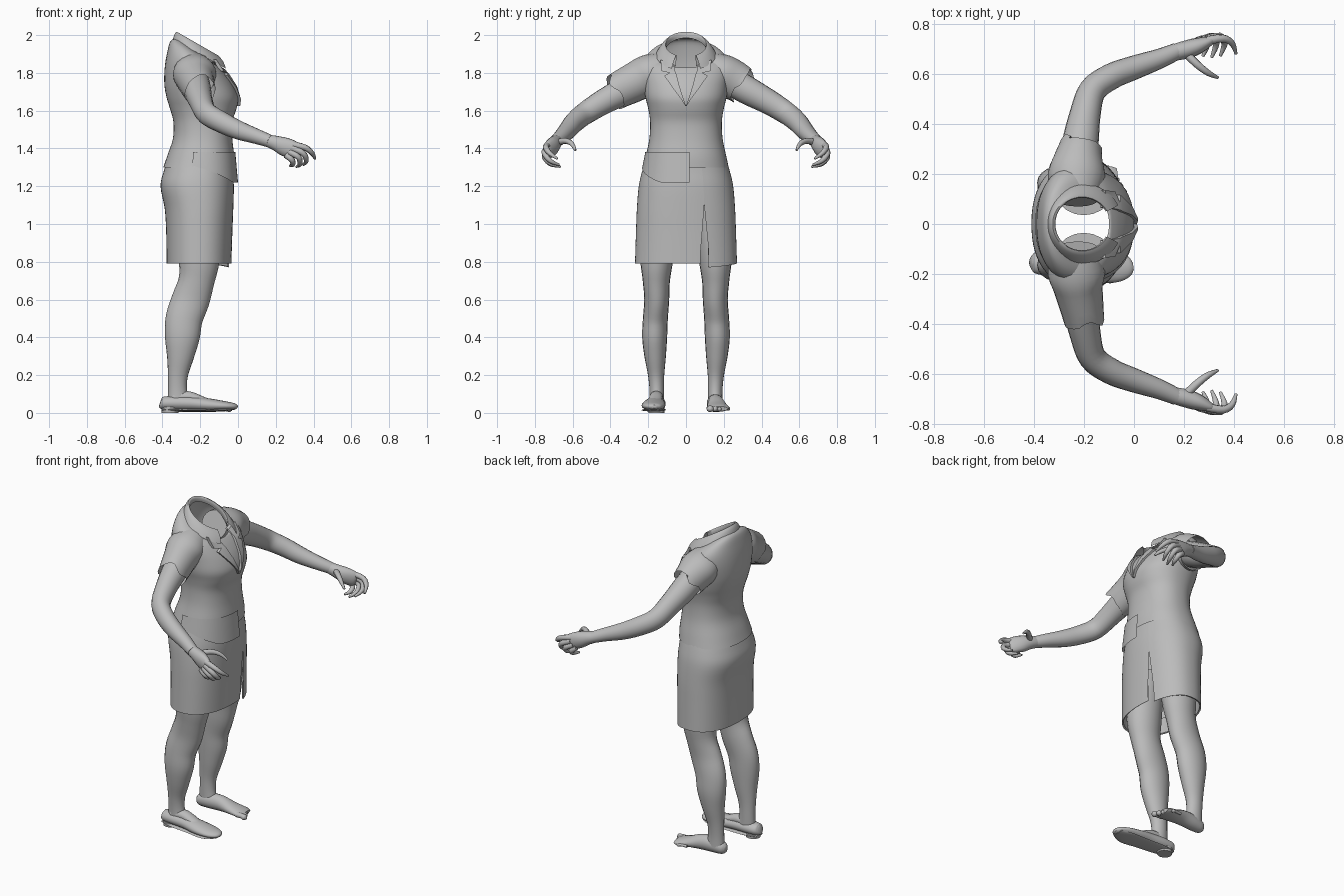
import bpy, math
from mathutils import Vector
from mathutils.bvhtree import BVHTree

grey = bpy.data.materials.new("plain grey")
grey.diffuse_color = (0.5, 0.5, 0.5, 1)


def make(name, verts, faces, angle=50):
    me = bpy.data.meshes.new(name)
    me.from_pydata([tuple(v) for v in verts], [], faces)
    me.materials.append(grey)
    ob = bpy.data.objects.new(name, me)
    bpy.context.collection.objects.link(ob)
    bpy.ops.object.select_all(action='DESELECT')
    ob.select_set(True)
    bpy.context.view_layer.objects.active = ob
    bpy.ops.object.shade_smooth_by_angle(angle=math.radians(angle))
    return ob


def smooth(rows, k=4):
    """Catmull-Rom through rows of numbers."""
    out = []
    for i in range(len(rows) - 1):
        a, b, c, d = (rows[max(i - 1, 0)], rows[i], rows[i + 1],
                      rows[min(i + 2, len(rows) - 1)])
        for j in range(k):
            t = j / k
            out.append([0.5 * (2 * q + (r - p) * t + (2 * p - 5 * q + 4 * r - s) * t * t
                               + (3 * q - p - 3 * r + s) * t ** 3)
                        for p, q, r, s in zip(a, b, c, d)])
    return out + [list(rows[-1])]


def skin(rings, closed=True, caps=(False, False)):
    n = len(rings[0])
    verts = [v for r in rings for v in r]
    faces = []
    for i in range(len(rings) - 1):
        for j in range(n if closed else n - 1):
            k = (j + 1) % n
            faces.append((i * n + j, i * n + k, (i + 1) * n + k, (i + 1) * n + j))
    if caps[0]:
        faces.append(tuple(range(n))[::-1])
    if caps[1]:
        faces.append(tuple(range(len(verts) - n, len(verts))))
    return verts, faces


def spow(v, p):
    return math.copysign(abs(v) ** p, v)


def body_ring(row, a0=0, a1=2 * math.pi, n=48, closed=True, p=0.88):
    """Level ring from z, back x, front x, half width, forward tilt."""
    z, xb, xf, hy, tilt = row
    xc, hx = (xb + xf) / 2, (xf - xb) / 2
    ring = []
    for j in range(n):
        a = a0 + (a1 - a0) * j / (n if closed else n - 1)
        x = hx * spow(math.cos(a), p)
        ring.append(Vector((xc + x, hy * spow(math.sin(a), p), z - tilt * x)))
    return ring


def tube(name, rows, n=16, k=4, caps=(True, True), hem=0.0, up=(0, 0, 1)):
    """Tube through x, y, z, side radius, up radius."""
    rows = smooth(rows, k)
    pts = [Vector(r[:3]) for r in rows]
    rings = []
    for i, r in enumerate(rows):
        t = (pts[min(i + 1, len(pts) - 1)] - pts[max(i - 1, 0)]).normalized()
        s = t.cross(Vector(up)).normalized()
        u = s.cross(t)
        ring = []
        for j in range(n):
            a = 2 * math.pi * j / n
            v = pts[i] + s * r[3] * math.cos(a) + u * r[4] * math.sin(a)
            if hem and i == len(rows) - 1:
                v += t * hem * (math.sin(3 * a) + 0.5 * math.cos(5 * a))
            ring.append(v)
        rings.append(ring)
    return make(name, *skin(rings, True, caps))


# shirt body
torso = smooth([(1.30, -.395, -.02, .226, 0), (1.36, -.375, -.02, .213, 0),
                (1.45, -.345, -.03, .194, 0), (1.54, -.342, -.03, .19, 0),
                (1.61, -.36, -.008, .2, 0), (1.67, -.378, 0, .215, 0),
                (1.74, -.39, -.025, .225, 0), (1.81, -.388, -.06, .235, .1),
                (1.865, -.375, -.085, .225, .3), (1.90, -.355, -.095, .18, .55),
                (1.905, -.315, -.1, .115, .74)])
shirt_v, shirt_f = skin([body_ring(r) for r in torso])
make("shirt_body", shirt_v, shirt_f)
tree = BVHTree.FromPolygons(shirt_v, shirt_f)

# untucked front shirt tail, its hem dropping toward the middle
tail = []
for i in range(7):
    t = i / 6
    ring = body_ring((0, -.395, .0, .232, 0), -1.75, 0.06, 22, False)
    for j, v in enumerate(ring):
        f = min(1, (j / 21) * 1.55)
        v.z = 1.38 + (1.31 - 0.09 * f - 1.38) * t
        grow = 0.93 + 0.07 * t
        v.x, v.y = -.2 + (v.x + .2) * grow, v.y * grow
    tail.append(ring)
make("shirt_tail", *skin(tail, False))

# folded collar, open at the throat
collar = [(1.905, -.315, -.1, .112, .74), (1.945, -.315, -.10, .105, .58),
          (1.948, -.325, -.085, .115, .58), (1.925, -.338, -.06, .138, .55),
          (1.895, -.345, -.045, .158, .55)]
make("collar", *skin([body_ring(r, .5, 2 * math.pi - .5, 40, False, 1)
                      for r in smooth(collar, 2)], False))

# notched lapels lying on the chest
for s, side in ((1, "left"), (-1, "right")):
    rows = [((.065, 1.845), (.135, 1.87)), ((.06, 1.82), (.13, 1.81)),
            ((.055, 1.80), (.085, 1.80)), ((.05, 1.79), (.115, 1.785)),
            ((.035, 1.73), (.07, 1.72)), ((.012, 1.66), (.025, 1.66)),
            ((0, 1.625), (.004, 1.625))]
    top, low = [], []
    for a, b in rows:
        for k in range(5):
            y, z = [p + (q - p) * k / 4 for p, q in zip(a, b)]
            hit = tree.ray_cast(Vector((1, s * y, z)), Vector((-1, 0, 0)))[0]
            x = max(hit.x if hit else -.1, -.13)
            top.append(Vector((x + .016, s * y, z)))
            low.append(Vector((x - .004, s * y, z)))
    rings = [top[i * 5:i * 5 + 5] + low[i * 5:i * 5 + 5][::-1] for i in range(len(rows))]
    make("lapel_" + side, *skin(rings, True, (True, True)), angle=30)

# skirt wrapped around a front slit
skirt = smooth([(.79, -.378, -.035, .27, 0), (.95, -.38, -.03, .265, 0),
                (1.08, -.388, -.025, .26, 0), (1.2, -.41, -.022, .25, 0),
                (1.28, -.393, -.028, .232, 0), (1.36, -.365, -.032, .208, 0)])
rings = []
for r in skirt:
    gap = .085 * max(0, min(1, (1.1 - r[0]) / .25))
    rings.append(body_ring(r, .33 + gap, .33 + 2 * math.pi - gap, 64, False))
for j in range(10):
    rings[0][j].z -= .02 * (1 - j / 10)
inner = [Vector((-.2 + (v.x + .2) * .96, v.y * .96, v.z + .004)) for v in rings[0]]
inner_up = [Vector((v.x, v.y, v.z + .1)) for v in inner]
make("skirt", *skin([inner_up, inner] + rings, False))

for s, side in ((1, "left"), (-1, "right")):
    # sleeve, shorter and torn on one side
    end = ((-.2, s * .375, 1.70, .082, .095) if s < 0 else (-.215, s * .295, 1.735, .088, .1))
    tube("sleeve_" + side, [(-.235, s * .10, 1.83, .09, .085), (-.23, s * .19, 1.795, .115, .105),
                            (-.222, s * .26, 1.757, .098, .105), end],
         20, caps=(True, False), hem=.016)
    # arm
    tube("arm_" + side, [(-.23, s * .2, 1.78, .07, .075), (-.215, s * .32, 1.71, .073, .075),
                         (-.195, s * .44, 1.645, .062, .066), (-.165, s * .535, 1.585, .055, .06),
                         (-.09, s * .59, 1.54, .052, .056), (0, s * .625, 1.498, .048, .05),
                         (.1, s * .66, 1.463, .04, .04), (.17, s * .69, 1.438, .034, .034)], 18)
    # palm
    tube("palm_" + side, [(.15, s * .683, 1.443, .032, .032), (.2, s * .695, 1.428, .036, .04),
                          (.25, s * .71, 1.408, .034, .05), (.3, s * .73, 1.39, .02, .046),
                          (.315, s * .735, 1.385, .008, .025)], 14)
    # curled fingers
    fingers = [("index", (.29, .732, 1.42), (.355, .742, 1.405), (.392, .722, 1.375), (.408, .68, 1.345)),
               ("middle", (.29, .737, 1.40), (.345, .749, 1.375), (.362, .72, 1.335), (.345, .672, 1.313)),
               ("ring", (.275, .735, 1.38), (.32, .748, 1.355), (.328, .715, 1.318), (.31, .665, 1.303)),
               ("little", (.255, .73, 1.365), (.285, .738, 1.34), (.29, .71, 1.315), (.275, .67, 1.308)),
               ("thumb", (.2, .69, 1.43), (.25, .64, 1.44), (.295, .605, 1.425), (.335, .585, 1.39))]
    for fname, *pts in fingers:
        rad = (.018, .016, .013, .006)
        rows = [(x, s * y, z, q, q) for (x, y, z), q in zip(pts, rad)]
        tube(fname + "_finger_" + side, rows, 8, 3, up=(.3, .2, 1))
    # leg
    leg = [(-.2, .145, 1.1, .11, .12), (-.205, .155, .82, .088, .108),
           (-.22, .157, .7, .072, .095), (-.25, .155, .6, .066, .1),
           (-.285, .162, .5, .066, .098), (-.295, .166, .4, .066, .092),
           (-.305, .163, .3, .057, .072), (-.318, .158, .2, .043, .053),
           (-.32, .155, .12, .038, .05), (-.315, .155, .05, .038, .058)]
    tube("leg_" + side, [(x, s * y, z, a, b) for x, y, z, a, b in leg], 20, up=(1, 0, 0))

# shoe with a low heel
tube("shoe", [(-.412, -.155, .055, .018, .024), (-.395, -.155, .052, .042, .034),
              (-.33, -.158, .052, .05, .038), (-.24, -.163, .05, .052, .038),
              (-.15, -.17, .042, .062, .034), (-.07, -.173, .037, .06, .025),
              (-.02, -.17, .034, .04, .017), (-.003, -.168, .033, .014, .008)], 20)
tube("shoe_instep", [(-.34, -.156, .08, .036, .035), (-.26, -.158, .085, .036, .03),
                     (-.19, -.163, .068, .035, .02), (-.13, -.168, .055, .02, .01)], 14)
tube("shoe_sole", [(-.405, -.155, .018, .03, .008), (-.33, -.158, .017, .052, .008),
                   (-.2, -.165, .015, .058, .007), (-.09, -.173, .015, .064, .007),
                   (-.02, -.17, .022, .036, .006)], 16)
heel = [[Vector((-.36 + .046 * math.cos(a) * w, -.157 + .044 * math.sin(a) * w, z))
         for a in [math.pi * i / 8 for i in range(16)]] for z, w in ((0, .95), (.03, 1))]
make("shoe_heel", *skin(heel, True, (True, True)), angle=30)

# bare foot
tube("bare_foot", [(-.385, .15, .04, .016, .02), (-.365, .15, .042, .034, .036),
                   (-.31, .152, .05, .042, .046), (-.23, .158, .05, .043, .046),
                   (-.15, .165, .035, .054, .03), (-.09, .17, .026, .06, .02),
                   (-.065, .172, .022, .05, .013)], 18)
for i in range(5):
    y, tip, r = .125 + .024 * i, -.03 - .014 * i - (.006 if i == 4 else 0), .019 - .0022 * i
    tube("toe_%d" % (i + 1), [(tip - .07, y, .025, r * .8, r * .8), (tip - .03, y + .002, .025, r * .85, r * .8),
                              (tip - .012, y + .003, .02, r, r * .9), (tip, y + .003, .017, r * .3, r * .3)], 10, 3)
